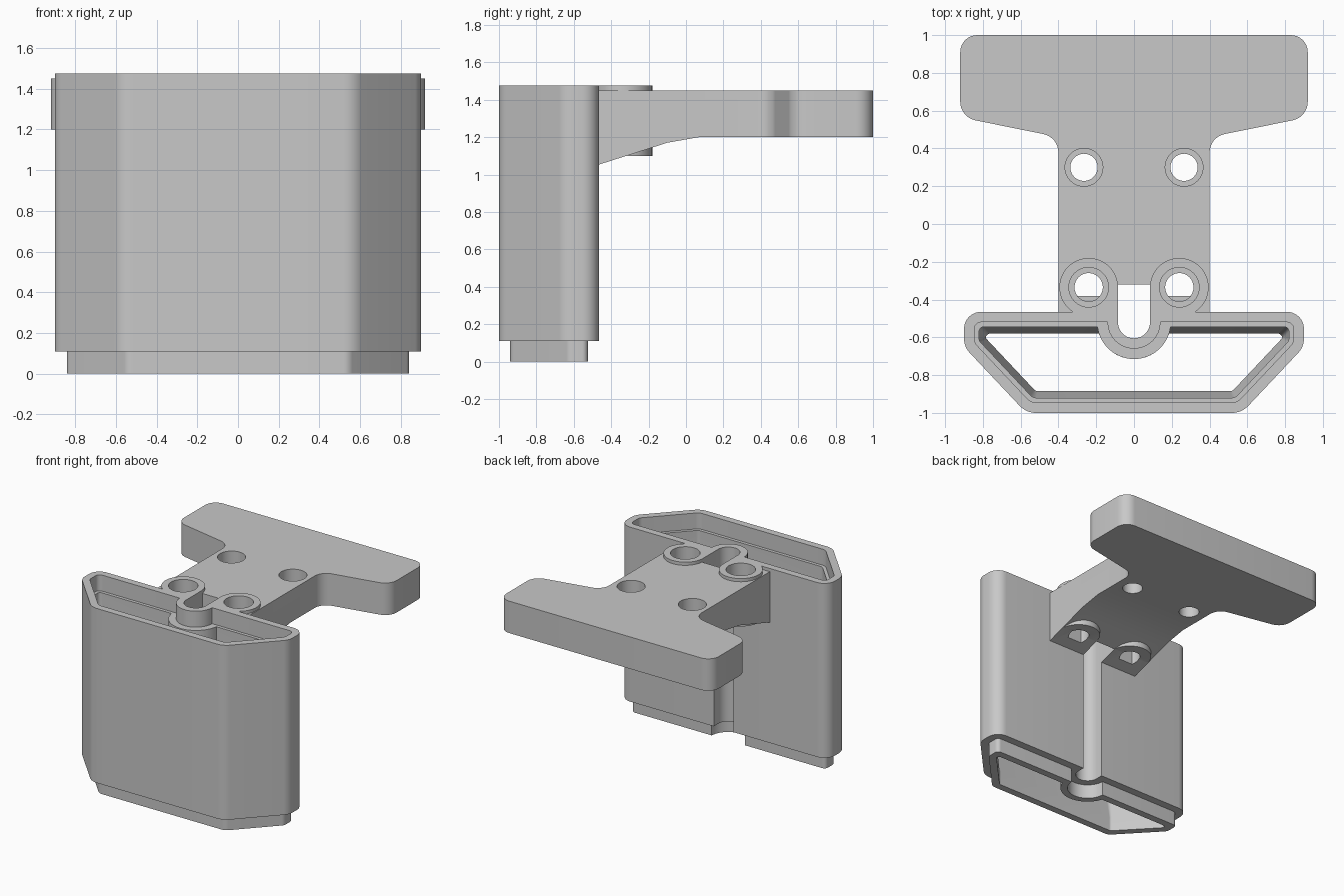
import bpy, bmesh, math
from mathutils import Vector

cube = bpy.data.objects.get("Cube")
if cube:
    bpy.data.objects.remove(cube, do_unlink=True)

# One matte grey
GREY = (0.58, 0.58, 0.58, 1)
grey = bpy.data.materials.new("grey plastic")
grey.use_nodes = True
grey.diffuse_color = GREY
shader = next(n for n in grey.node_tree.nodes if n.type == 'BSDF_PRINCIPLED')
shader.inputs["Base Color"].default_value = GREY
shader.inputs["Roughness"].default_value = 0.6


def fillet(corners, steps=8):
    """Round each (x, y, radius) corner of a closed polygon."""
    out, n = [], len(corners)
    for i, (x, y, r) in enumerate(corners):
        p = Vector((x, y))
        if r <= 0:
            out.append(p)
            continue
        a = (Vector(corners[i - 1][:2]) - p).normalized()
        b = (Vector(corners[(i + 1) % n][:2]) - p).normalized()
        half = a.angle(b) / 2
        centre = p + (a + b).normalized() * (r / math.sin(half))
        reach = r / math.tan(half)
        start, end = p + a * reach - centre, p + b * reach - centre
        for k in range(steps + 1):
            # Blend along the arc, keeping the radius
            t = k / steps
            sweep = math.pi - 2 * half
            arm = start * math.sin((1 - t) * sweep) + end * math.sin(t * sweep)
            out.append(centre + arm / math.sin(sweep))
    return out


def finish(name, bm):
    bmesh.ops.recalc_face_normals(bm, faces=bm.faces)
    mesh = bpy.data.meshes.new(name)
    bm.to_mesh(mesh)
    bm.free()
    mesh.materials.append(grey)
    ob = bpy.data.objects.new(name, mesh)
    bpy.context.collection.objects.link(ob)
    return ob


def prism(name, points, lo, hi, along_x=False):
    """Extrude a 2D outline between two levels of z (or x)."""
    bm = bmesh.new()
    place = (lambda p, h: (h, p[0], p[1])) if along_x else (lambda p, h: (p[0], p[1], h))
    a = [bm.verts.new(place(p, lo)) for p in points]
    b = [bm.verts.new(place(p, hi)) for p in points]
    bm.faces.new(a)
    bm.faces.new(b)
    for i in range(len(a)):
        bm.faces.new((a[i - 1], a[i], b[i], b[i - 1]))
    return finish(name, bm)


def circle(x, y, r, n=48):
    return [(x + r * math.cos(math.tau * k / n), y + r * math.sin(math.tau * k / n))
            for k in range(n)]


def box(name, x0, x1, y0, y1, z0, z1):
    return prism(name, [(x0, y0), (x1, y0), (x1, y1), (x0, y1)], z0, z1)


def boolean(target, tools, operation):
    """Apply tools to the target and remove them."""
    for tool in tools:
        tool.hide_render = True
        mod = target.modifiers.new("cut", 'BOOLEAN')
        mod.operation, mod.solver, mod.object = operation, 'EXACT', tool
    bpy.context.view_layer.update()
    graph = bpy.context.evaluated_depsgraph_get()
    mesh = bpy.data.meshes.new_from_object(target.evaluated_get(graph))
    target.modifiers.clear()
    target.data = mesh
    for tool in tools:
        bpy.data.objects.remove(tool, do_unlink=True)


def smooth(ob):
    bpy.ops.object.select_all(action='DESELECT')
    ob.select_set(True)
    bpy.context.view_layer.objects.active = ob
    bpy.ops.object.shade_smooth_by_angle(angle=math.radians(30))


# Sleeve: six-sided outline with a U-shaped groove in the back
SLOT_R, SLOT_Y, BACK_Y = 0.085, -0.52, -0.465


def sleeve_ring(inset, slot_inset):
    back, w = BACK_Y - inset, SLOT_R + slot_inset
    side = 0.9 - inset
    round_by = lambda r: max(r - inset, 0.025)
    right = [(side, back, round_by(0.09)),
             (side, -0.65 + 0.4 * inset, round_by(0.11)),
             (0.57 - 0.43 * inset, -1 + inset, round_by(0.12))]
    left = [(-x, y, r) for x, y, r in reversed(right)]
    a0 = math.asin(max(0, (SLOT_Y - back) / w))
    mouth = w * math.cos(a0)
    ring = fillet([(mouth, back, 0)] + right + left + [(-mouth, back, 0)])
    a1, n = a0 + 0.02, 24
    for k in range(n + 1):
        a = math.pi + a1 + (math.pi - 2 * a1) * k / n
        ring.append(Vector((w * math.cos(a), SLOT_Y + w * math.sin(a))))
    return ring


# Wall section: outside, lower spigot, tapered inside, upper socket
section = [(0, 0, 1.475), (0, 0, 0.11), (0.06, 0.06, 0.11), (0.06, 0.06, 0),
           (0.115, 0.11, 0), (0.115, 0.11, 0.11), (0.08, 0.11, 0.25),
           (0.08, 0.11, 1.35), (0.055, 0.055, 1.35), (0.055, 0.055, 1.475)]
bm = bmesh.new()
rings = [[bm.verts.new((p.x, p.y, z)) for p in sleeve_ring(d, s)] for d, s, z in section]
for j, ring in enumerate(rings):
    below = rings[j - 1]
    for i in range(len(ring)):
        bm.faces.new((below[i - 1], below[i], ring[i], ring[i - 1]))
sleeve = finish("sleeve", bm)
smooth(sleeve)

# T-shaped mounting plate
TOP, UNDER = 1.45, 1.2
half = [(0.4, -0.475, 0), (0.4, 0.46, 0.1), (0.92, 0.565, 0.1), (0.92, 1, 0.09)]
plate = prism("mounting_plate",
              fillet(half + [(-x, y, r) for x, y, r in reversed(half)]), UNDER, TOP)

# Sloping brace under the stem, and the screw bosses
brace = prism("brace", [(-0.475, 1.05), (-0.1, 1.17), (0.07, UNDER), (0.07, 1.3), (-0.475, 1.3)],
              -0.4, 0.4, along_x=True)
added = [brace]
BOSS_X, BOSS_Y = 0.24, -0.335
for s in (-1, 1):
    added.append(prism("boss", circle(s * BOSS_X, BOSS_Y, 0.155), 1.1, 1.475))
    x0, x1 = sorted((s * SLOT_R, s * BOSS_X))
    added.append(box("boss_neck", x0, x1, -0.48, BOSS_Y, 1.3, 1.475))
boolean(plate, added, 'UNION')

# Groove relief and counterbored screw holes
cuts = [box("groove_cut", -SLOT_R, SLOT_R, -0.6, -0.32, 0.9, 1.6)]
for s in (-1, 1):
    x = s * BOSS_X
    cuts.append(prism("bore", circle(x, BOSS_Y, 0.105), 1.34, 1.6))
    cuts.append(prism("hole", circle(x, BOSS_Y, 0.075), 1.2, 1.5))
    flat = [p for p in circle(x, BOSS_Y, 0.075) if p[1] > -0.387]
    cuts.append(prism("flat_hole", flat, 0.9, 1.25))
    cuts.append(prism("bore", circle(s * 0.265, 0.3, 0.1), 1.34, 1.6))
    cuts.append(prism("hole", circle(s * 0.265, 0.3, 0.072), 1.0, 1.5))
boolean(plate, cuts, 'DIFFERENCE')
smooth(plate)
